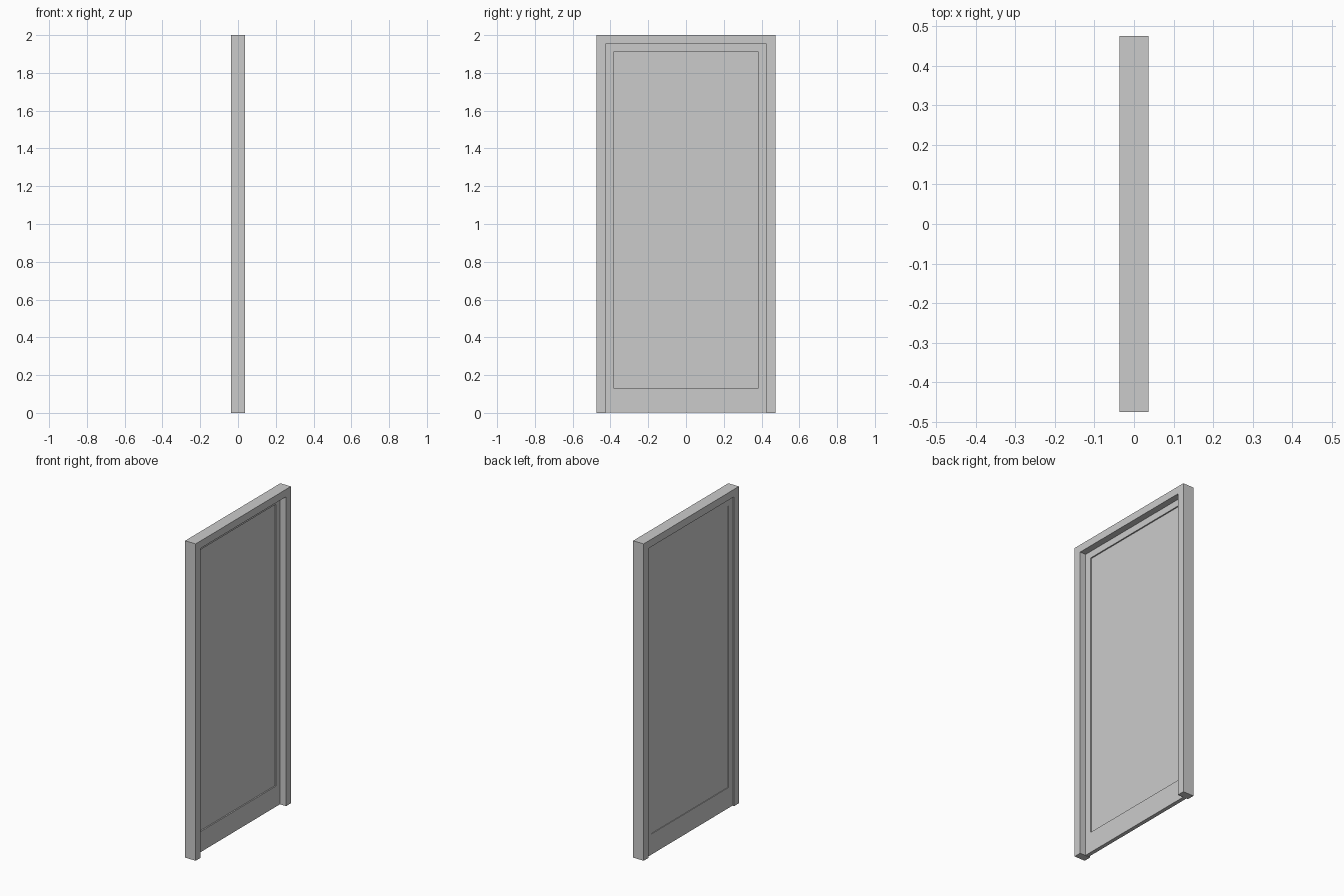
import bpy
import bmesh

if "Cube" in bpy.data.objects:
    bpy.data.objects.remove(bpy.data.objects["Cube"])

BACK, FRONT = -0.037, 0.037            # frame depth in x
LEAF_BACK, LEAF_FRONT = -0.028, -0.004  # leaf sits towards the back


def finish(name, bm):
    bmesh.ops.recalc_face_normals(bm, faces=bm.faces)
    mesh = bpy.data.meshes.new(name)
    bm.to_mesh(mesh)
    bm.free()
    obj = bpy.data.objects.new(name, mesh)
    bpy.context.collection.objects.link(obj)
    return obj


def extrude_outline(name, outline, x0, x1):
    """Closed y/z outline extruded along x."""
    bm = bmesh.new()
    face = bm.faces.new([bm.verts.new((x0, y, z)) for y, z in outline])
    res = bmesh.ops.extrude_face_region(bm, geom=[face])
    verts = [v for v in res["geom"] if isinstance(v, bmesh.types.BMVert)]
    bmesh.ops.translate(bm, verts=verts, vec=(x1 - x0, 0, 0))
    return finish(name, bm)


def rect(half_y, z0, z1):
    return [(-half_y, z0), (half_y, z0), (half_y, z1), (-half_y, z1)]


def rect_ring(name, outer, inner, x0, x1):
    """Rectangular surround with an opening, mitred at the corners."""
    bm = bmesh.new()
    loops = [[bm.verts.new((x, y, z)) for y, z in r]
             for x, r in ((x0, inner), (x0, outer), (x1, outer), (x1, inner))]
    for k in range(4):
        a, b = loops[k], loops[(k + 1) % 4]
        for i in range(4):
            j = (i + 1) % 4
            bm.faces.new((a[i], a[j], b[j], b[i]))
    return finish(name, bm)


# Door frame: two jambs and a head, open at the floor
half = [(0.475, 2.0), (0.475, 0.0), (0.427, 0.0), (0.427, 1.953)]
extrude_outline("door_frame", half + [(-y, z) for y, z in reversed(half)], BACK, FRONT)

# Door leaf: stiles, top rail and tall bottom rail
opening = rect(0.384, 0.132, 1.911)
rect_ring("door_leaf", rect(0.427, 0.002, 1.953), opening, LEAF_BACK, LEAF_FRONT)

# Large panel recessed on both sides of the leaf
extrude_outline("door_panel", opening, LEAF_BACK + 0.004, LEAF_FRONT - 0.008)
